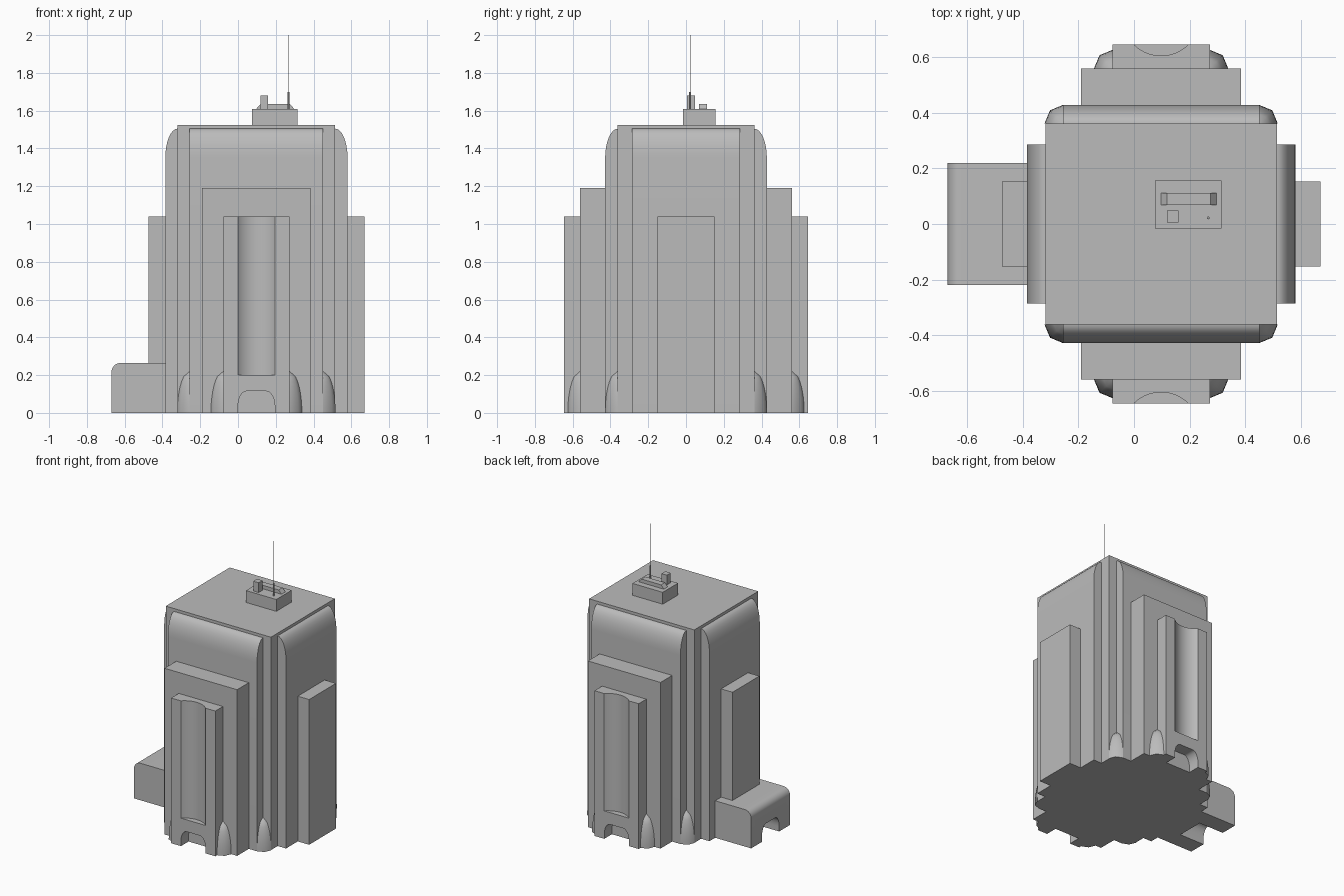
import bpy, bmesh, math
from mathutils import Vector

default = bpy.data.objects.get("Cube")
if default:
    bpy.data.objects.remove(default, do_unlink=True)

stone = bpy.data.materials.new("grey stone")
stone.use_nodes = True
stone.diffuse_color = (0.5, 0.5, 0.5, 1)
stone.node_tree.nodes["Principled BSDF"].inputs["Base Color"].default_value = (0.5, 0.5, 0.5, 1)

CX = 0.0975  # tower axis


def finish(name, bm, smooth=False):
    bmesh.ops.recalc_face_normals(bm, faces=bm.faces)
    mesh = bpy.data.meshes.new(name)
    bm.to_mesh(mesh)
    bm.free()
    mesh.materials.append(stone)
    ob = bpy.data.objects.new(name, mesh)
    bpy.context.collection.objects.link(ob)
    if smooth:
        shade(ob)
    return ob


def shade(ob):
    bpy.ops.object.select_all(action='DESELECT')
    ob.select_set(True)
    bpy.context.view_layer.objects.active = ob
    bpy.ops.object.shade_smooth_by_angle(angle=math.radians(35))


def prism(name, outline, axis, start, end, smooth=False):
    """Extrude a 2D outline along an axis; outline is (y,z), (x,z) or (x,y)."""
    place = {'x': lambda p: (start, *p), 'y': lambda p: (p[0], start, p[1]),
             'z': lambda p: (*p, start)}[axis]
    bm = bmesh.new()
    face = bm.faces.new([bm.verts.new(place(p)) for p in outline])
    move = Vector([(end - start) * (axis == a) for a in "xyz"])
    new = bmesh.ops.extrude_face_region(bm, geom=[face])["geom"]
    bmesh.ops.translate(bm, vec=move, verts=[v for v in new if isinstance(v, bmesh.types.BMVert)])
    if not any(f.is_valid and f == face for f in bm.faces):
        bm.faces.new([v for v in bm.verts][:len(outline)])
    return finish(name, bm, smooth)


def box(name, x0, x1, y0, y1, z0, z1):
    return prism(name, [(x0, y0), (x1, y0), (x1, y1), (x0, y1)], 'z', z0, z1)


def arc(cx, cz, rx, rz, a0, a1, n):
    return [(cx + rx * math.cos(math.radians(a0 + (a1 - a0) * i / n)),
             cz + rz * math.sin(math.radians(a0 + (a1 - a0) * i / n))) for i in range(n + 1)]


def cut(ob, cutters):
    for c in cutters:
        mod = ob.modifiers.new("cut", 'BOOLEAN')
        mod.operation = 'DIFFERENCE'
        mod.solver = 'EXACT'
        mod.object = c
        bpy.context.view_layer.objects.active = ob
        bpy.ops.object.modifier_apply(modifier=mod.name)
    for c in cutters:
        bpy.data.objects.remove(c, do_unlink=True)
    shade(ob)


def arch(mid):
    """Doorway outline with rounded upper corners."""
    r, half, top = 0.045, 0.0975, 0.115
    return ([(mid + half, -0.1)] + arc(mid + half - r, top - 0.08, r, 0.08, 0, 90, 6)
            + arc(mid - half + r, top - 0.08, r, 0.08, 90, 180, 6) + [(mid - half, -0.1)])


def shoulders(mid, half, inner):
    """Upright slab outline with rounded shoulders."""
    r = half - inner
    return ([(mid + half, 0)] + arc(mid + inner, 1.35, r, 0.155, 0, 90, 8)
            + arc(mid - inner, 1.35, r, 0.155, 90, 180, 8) + [(mid - half, 0)])


# Main shaft and its round-shouldered panels
box("core_tower", CX - 0.4165, CX + 0.4165, -0.362, 0.362, 0, 1.525)
prism("front_back_panel", shoulders(0, 0.428, 0.36), 'x', CX - 0.353, CX + 0.353, True)
prism("side_panel", shoulders(CX, 0.4825, 0.4165), 'y', -0.285, 0.285, True)

# Stepped setbacks and side wings
box("middle_setback", CX - 0.2875, CX + 0.2875, -0.56, 0.56, 0, 1.19)
box("side_wings", CX - 0.5725, CX + 0.5725, -0.152, 0.152, 0, 1.04)

# Outer bays with a concave flute and a doorway, front and back
for side, label in ((-1, "front"), (1, "back")):
    bay = box(label + "_bay", CX - 0.175, CX + 0.175, *sorted((side * 0.5, side * 0.646)), 0, 1.04)
    flute = prism("flute_cutter", arc(CX, side * 0.744, 0.1388, 0.1388, 0, 360, 64)[:-1], 'z', 0.2, 1.2)
    door = prism("door_cutter", arch(CX), 'y', side * 0.56, side * 0.8)
    cut(bay, [flute, door])

# Low annex with rounded outer edge and a doorway
annex = prism("low_annex", [(-0.35, 0), (-0.35, 0.265)] + arc(-0.62, 0.215, 0.05, 0.05, 90, 180, 8)
              + [(-0.67, 0)], 'y', -0.22, 0.22)
cut(annex, [prism("annex_door_cutter", arch(0), 'x', -0.8, -0.475)])


def buttress(name, x, y, sx, sy):
    """Quarter-round pointed buttress tucked into a corner."""
    r, height, rings, turns = 0.066, 0.22, 8, 2
    bm = bmesh.new()
    tip = bm.verts.new((x, y, height))
    rows = []
    for i in range(rings):
        t = i / rings
        w = r * math.sqrt(1 - t * t)
        rows.append([bm.verts.new((x, y, height * t))] + [
            bm.verts.new((x + sx * w * math.cos(a), y + sy * w * math.sin(a), height * t))
            for a in [math.pi / 2 * k / turns for k in range(turns + 1)]])
    n = turns + 2
    for lo, hi in zip(rows, rows[1:]):
        for k in range(n):
            bm.faces.new((lo[k], lo[(k + 1) % n], hi[(k + 1) % n], hi[k]))
    for k in range(n):
        bm.faces.new((rows[-1][k], rows[-1][(k + 1) % n], tip))
    bm.faces.new(rows[0])
    ob = finish(name, bm)
    bpy.ops.object.select_all(action='DESELECT')
    ob.select_set(True)
    bpy.context.view_layer.objects.active = ob
    bpy.ops.object.shade_smooth_by_angle(angle=math.radians(50))


for sx in (-1, 1):
    for sy in (-1, 1):
        buttress("bay_buttress", CX + sx * 0.175, sy * 0.56, sx, sy)
        buttress("corner_buttress", CX + sx * 0.353, sy * 0.362, sx, sy)

# Roof equipment
box("penthouse", 0.075, 0.315, -0.017, 0.156, 1.525, 1.61)
box("roof_vent", 0.118, 0.16, 0.005, 0.048, 1.61, 1.68)
prism("roof_duct", [(0.097, 1.61), (0.297, 1.61), (0.275, 1.635), (0.119, 1.635)], 'y', 0.068, 0.112)
prism("antenna_base", arc(0.267, 0.022, 0.005, 0.005, 0, 360, 8)[:-1], 'z', 1.61, 1.7)
prism("antenna_mast", arc(0.269, 0.022, 0.002, 0.002, 0, 360, 6)[:-1], 'z', 1.69, 2.0)
